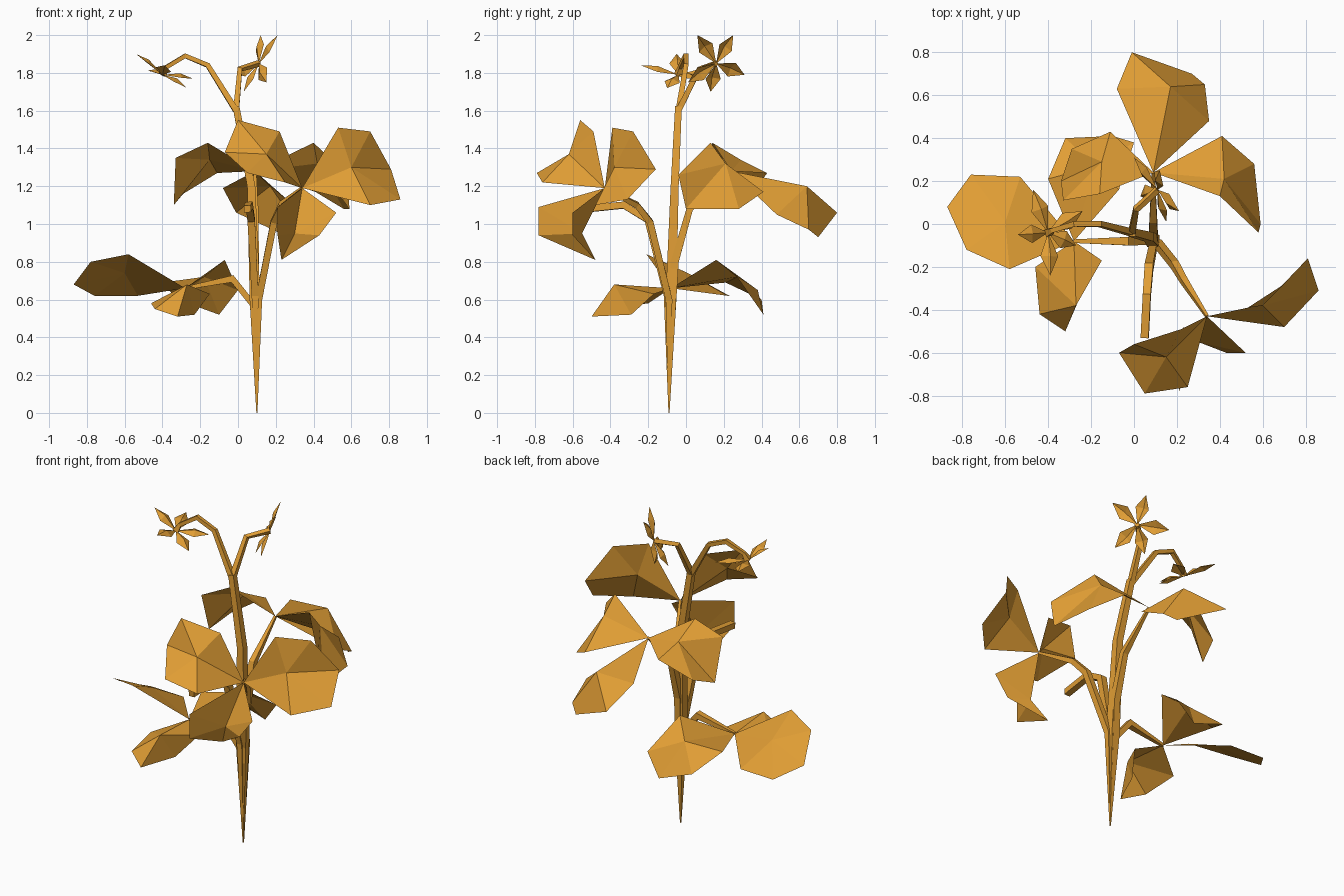
import bpy
import bmesh
from math import cos, sin, pi
from mathutils import Vector

default_cube = bpy.data.objects.get("Cube")
if default_cube:
    bpy.data.objects.remove(default_cube, do_unlink=True)

# One flat ochre for the whole plant
OCHRE = (0.75, 0.34, 0.035, 1)
ochre = bpy.data.materials.new("ochre")
ochre.use_nodes = True
ochre.diffuse_color = OCHRE
shader = next(n for n in ochre.node_tree.nodes if n.type == 'BSDF_PRINCIPLED')
shader.inputs["Base Color"].default_value = OCHRE
shader.inputs["Roughness"].default_value = 0.8


def finish(name, bm):
    """Turn a bmesh into a flat shaded object in the scene."""
    mesh = bpy.data.meshes.new(name)
    bm.to_mesh(mesh)
    bm.free()
    mesh.materials.append(ochre)
    obj = bpy.data.objects.new(name, mesh)
    bpy.context.scene.collection.objects.link(obj)
    return obj


def stalk(name, path, radii, sides=4):
    """Sweep a small polygon along a path, one radius per path point."""
    bm = bmesh.new()
    points = [Vector(p) for p in path]
    side = Vector((1, 0, 0))
    rings = []
    for i, point in enumerate(points):
        before = points[max(i - 1, 0)]
        after = points[min(i + 1, len(points) - 1)]
        along = (after - before).normalized()
        # carry the previous side vector on, so that the tube does not twist
        flat = side - along * side.dot(along)
        if flat.length > 0.1:
            side = flat.normalized()
        else:
            side = along.orthogonal().normalized()
        other = along.cross(side)
        ring = []
        for k in range(sides):
            angle = 2 * pi * (k + 0.5) / sides
            offset = side * cos(angle) + other * sin(angle)
            ring.append(bm.verts.new(point + offset * radii[i]))
        rings.append(ring)
    for low, high in zip(rings, rings[1:]):
        for k in range(sides):
            n = (k + 1) % sides
            bm.faces.new((low[k], low[n], high[n], high[k]))
    bm.faces.new(rings[0][::-1])
    bm.faces.new(rings[-1])
    return finish(name, bm)


def leaflet(name, node, rib, *outline):
    """Folded leaflet: a fan of facets around the high point of the rib."""
    bm = bmesh.new()
    centre = bm.verts.new(rib)
    rim = [bm.verts.new(p) for p in (node, *outline)]
    for k, vert in enumerate(rim):
        bm.faces.new((centre, vert, rim[(k + 1) % len(rim)]))
    return finish(name, bm)


def flower(name, centre, facing, *tips):
    """Ring of narrow diamond petals, each creased along its length."""
    bm = bmesh.new()
    centre = Vector(centre)
    facing = Vector(facing).normalized()
    for tip in tips:
        tip = Vector(tip)
        reach = tip - centre
        across = reach.cross(facing).normalized() * 0.043
        belly = centre + reach * 0.55
        base, end = bm.verts.new(centre), bm.verts.new(tip)
        ridge = bm.verts.new(belly - facing * 0.02)
        for edge in (belly + across, belly - across):
            corner = bm.verts.new(edge)
            bm.faces.new((base, ridge, corner))
            bm.faces.new((ridge, end, corner))
    return finish(name, bm)


# Stem and the stalks bundled around its foot
root = (.1, -.09, 0)
stalk("main_stem",
      [root, (.09, -.08, .6), (.07, -.06, 1.2), (-.01, -.04, 1.62)],
      [.004, .04, .03, .025])
front_node = (.34, -.43, 1.19)
back_node = (.09, .24, 1.28)
side_node = (-.28, -.08, .66)
stalk("front_leaf_stalk",
      [root, (.11, -.09, .6), (.19, -.19, 1.01), (.23, -.26, 1.1), front_node],
      [.004, .025, .025, .022, .01])
stalk("bare_stalk",
      [root, (.09, -.1, .62), (.07, -.2, 1.02), (.06, -.33, 1.1), (.05, -.53, 1.08)],
      [.004, .025, .028, .026, .026])
stalk("back_leaf_stalk",
      [root, (.09, -.06, .8), (.09, .02, 1.08), back_node],
      [.004, .03, .025, .01])
stalk("side_leaf_stalk",
      [root, (.09, -.08, .56), (-.03, -.08, .71), side_node],
      [.004, .025, .028, .012])

# Flower stalks fork from the top of the stem
fork = (-.01, -.04, 1.6)
right_flower = (-.4, -.04, 1.79)
left_flower = (.11, .16, 1.85)
stalk("right_flower_stalk",
      [fork, (-.16, 0, 1.84), (-.28, 0, 1.89), (-.38, -.03, 1.83), right_flower],
      [.022, .018, .018, .015, .025])
stalk("left_flower_stalk",
      [fork, (.01, .07, 1.82), left_flower],
      [.022, .018, .018])

# Front leaf: three leaflets
leaflet("front_leaflet_left", front_node, (.6, -.38, 1.3),
        (.53, -.39, 1.51), (.7, -.28, 1.49), (.81, -.16, 1.29),
        (.86, -.31, 1.13), (.7, -.48, 1.1))
leaflet("front_leaflet_upper", front_node, (.15, -.62, 1.37),
        (.22, -.49, 1.49), (0, -.56, 1.55), (-.07, -.6, 1.38),
        (.05, -.79, 1.27), (.25, -.76, 1.22))
leaflet("front_leaflet_lower", front_node, (.3, -.55, .95),
        (.52, -.6, 1.06), (.43, -.6, .94), (.23, -.48, .81),
        (.21, -.78, .94), (.21, -.78, 1.09))

# Back leaf: three leaflets
leaflet("back_leaflet_middle", back_node, (.17, .64, 1.2),
        (-.08, .63, 1.19), (-.01, .8, 1.06), (.27, .7, .93),
        (.33, .65, .97), (.35, .48, 1.05))
leaflet("back_leaflet_left", back_node, (.42, .21, 1.32),
        (.41, .41, 1.17), (.56, .28, 1.08), (.59, 0, 1.08),
        (.58, -.04, 1.26), (.4, .13, 1.43))
leaflet("back_leaflet_right", back_node, (-.15, .29, 1.34),
        (-.16, .14, 1.43), (-.33, .11, 1.35), (-.34, .2, 1.1),
        (-.29, .35, 1.16), (-.11, .43, 1.27))

# Side leaf: three leaflets
leaflet("side_leaflet_outer", side_node, (-.6, .01, .74),
        (-.58, -.21, .84), (-.78, -.12, .8), (-.87, .08, .68),
        (-.76, .23, .62), (-.53, .22, .62))
leaflet("side_leaflet_front", side_node, (-.27, -.38, .68),
        (-.15, -.17, .63), (-.23, -.29, .52), (-.32, -.5, .51),
        (-.44, -.42, .55), (-.46, -.2, .58))
leaflet("side_leaflet_back", side_node, (-.18, .27, .72),
        (-.07, .16, .81), (0, .38, .65), (-.1, .41, .52),
        (-.32, .4, .6), (-.4, .21, .69))

# Flowers: five petals each
flower("left_flower", left_flower, (.8, .3, -.4),
       (.21, .06, 2), (.12, .25, 2), (0, .31, 1.79),
       (.03, .13, 1.7), (.15, .01, 1.75))
flower("right_flower", right_flower, (-.3, 0, -1),
       (-.54, -.05, 1.9), (-.47, .16, 1.81), (-.24, .06, 1.77),
       (-.27, -.1, 1.72), (-.39, -.24, 1.84))
